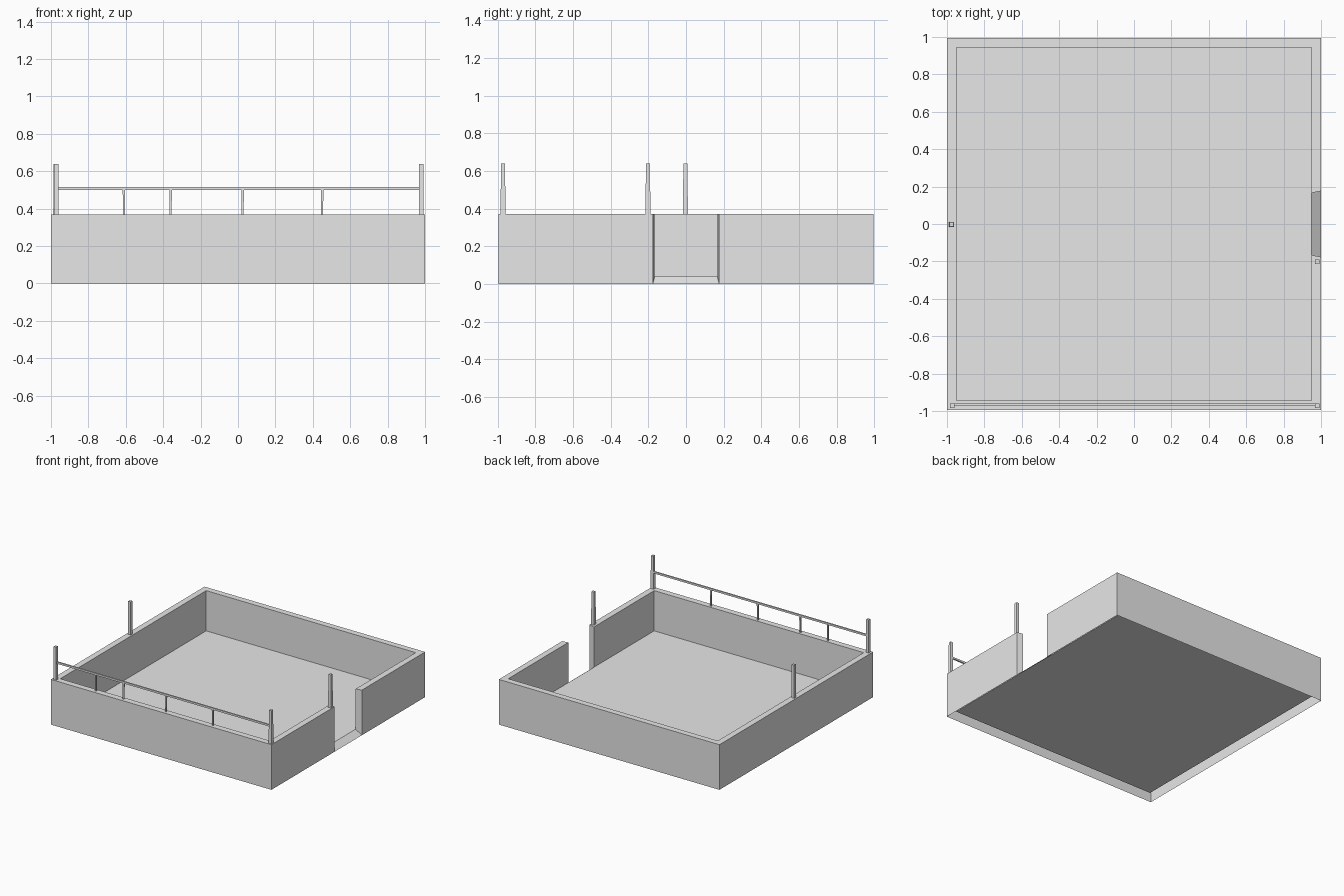
import bpy
import bmesh
from math import pi, sqrt
from mathutils import Matrix, Vector

cube = bpy.data.objects.get("Cube")
if cube:
    bpy.data.objects.remove(cube, do_unlink=True)

grey = bpy.data.materials.new("plain_grey")
grey.use_nodes = True
grey.diffuse_color = (0.8, 0.8, 0.8, 1)
grey.node_tree.nodes["Principled BSDF"].inputs["Base Color"].default_value = grey.diffuse_color

WALL_TOP, FLOOR = 0.37, 0.04


def finish(bm, name):
    mesh = bpy.data.meshes.new(name)
    bm.to_mesh(mesh)
    bm.free()
    mesh.materials.append(grey)
    obj = bpy.data.objects.new(name, mesh)
    bpy.context.collection.objects.link(obj)
    return obj


def plan(x, y, gate):
    """Path around the yard from one gate jamb to the other."""
    return [(x, gate), (x, y), (-x, y), (-x, -y), (x, -y), (x, -gate)]


def walled_yard():
    bm = bmesh.new()
    outer, inner = plan(1, 0.995, 0.176), plan(0.95, 0.945, 0.166)
    levels = [(outer, 0), (outer, WALL_TOP), (inner, WALL_TOP), (inner, FLOOR)]
    rings = [[bm.verts.new((x, y, z)) for x, y in path] for path, z in levels]
    # Outer skin, coping and inner skin; the wall is open underneath
    for a, b in zip(rings, rings[1:]):
        for i in range(len(a) - 1):
            bm.faces.new((a[i], a[i + 1], b[i + 1], b[i]))
    # Gate jambs, sunken floor and sloping gate sill
    bm.faces.new([r[0] for r in rings])
    bm.faces.new([r[-1] for r in reversed(rings)])
    bm.faces.new(rings[3])
    bm.faces.new((rings[0][-1], rings[0][0], rings[3][0], rings[3][-1]))
    return finish(bm, "walled_yard")


def post(name, x, y, top, base_width, top_width):
    """Square post standing on the wall, tapering upwards."""
    bm = bmesh.new()
    height = top - WALL_TOP
    place = Matrix.Translation((x, y, WALL_TOP + height / 2)) @ Matrix.Rotation(pi / 4, 4, "Z")
    bmesh.ops.create_cone(bm, cap_ends=True, segments=4, radius1=base_width / sqrt(2),
                          radius2=top_width / sqrt(2), depth=height, matrix=place)
    return finish(bm, name)


walled_yard()

# Tall posts: two front corners and one on each side wall
for name, x, y in [("front_right_post", -0.972, -0.972), ("front_left_post", 0.98, -0.972),
                   ("right_side_post", -0.975, -0.003), ("gate_post", 0.98, -0.202)]:
    post(name, x, y, 0.64, 0.026, 0.022)

# Handrail between the front corner posts
bm = bmesh.new()
bmesh.ops.create_cube(bm, size=1)
bmesh.ops.scale(bm, vec=Vector((1.94, 0.012, 0.015)), verts=bm.verts)
bmesh.ops.translate(bm, vec=Vector((0.004, -0.967, 0.508)), verts=bm.verts)
finish(bm, "front_rail")

# Short balusters under the rail
for i, x in enumerate((-0.61, -0.36, 0.025, 0.45)):
    post(f"baluster_{i + 1}", x, -0.967, 0.502, 0.01, 0.013)
